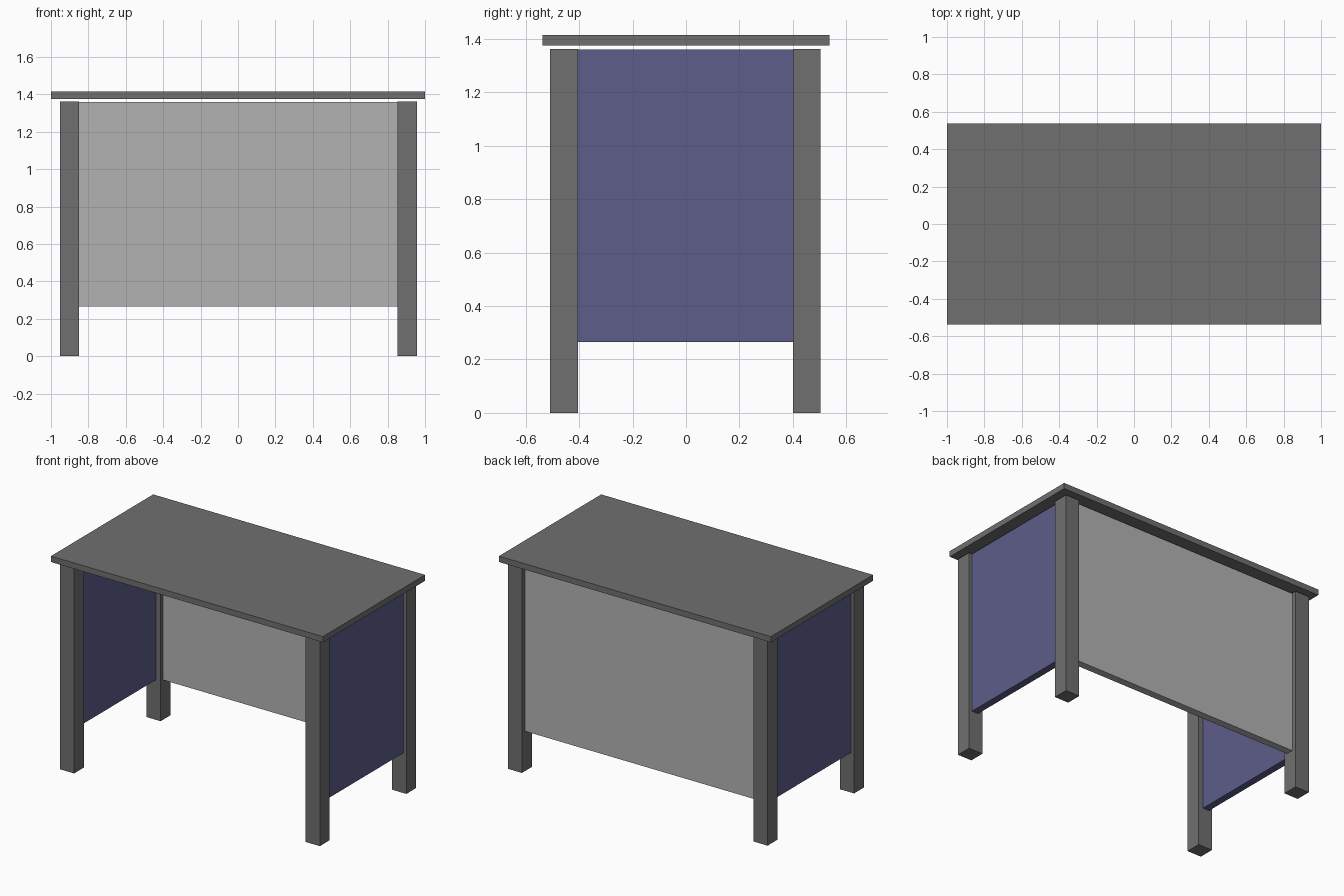
import bpy

if "Cube" in bpy.data.objects:
    bpy.data.objects.remove(bpy.data.objects["Cube"])


def material(name, rgb):
    m = bpy.data.materials.new(name)
    m.diffuse_color = (*rgb, 1)
    m.use_nodes = True
    m.node_tree.nodes["Principled BSDF"].inputs["Base Color"].default_value = m.diffuse_color
    return m


def box(name, x, y, z, mat):
    """Box from (min, max) ranges on each axis."""
    bpy.ops.mesh.primitive_cube_add(
        size=1, location=[(r[0] + r[1]) / 2 for r in (x, y, z)])
    ob = bpy.context.object
    ob.name = name
    ob.scale = [r[1] - r[0] for r in (x, y, z)]
    bpy.ops.object.transform_apply(location=False, rotation=False, scale=True)
    ob.data.materials.append(mat)
    return ob


dark = material("dark_grey", (0.16, 0.16, 0.16))
light = material("light_grey", (0.45, 0.45, 0.45))
blue = material("slate_blue", (0.11, 0.11, 0.26))

# Desk top, floating slightly above the frame
box("desk_top", (-1, 1), (-0.537, 0.537), (1.376, 1.415), dark)

# Four square legs
leg_x = {"left": (-0.953, -0.849), "right": (0.854, 0.958)}
leg_y = {"front": (-0.509, -0.405), "back": (0.400, 0.504)}
for side, x in leg_x.items():
    for end, y in leg_y.items():
        box(f"{end}_{side}_leg", x, y, (0, 1.362), dark)

# Panels set into the frame between the legs
panel_z = (0.266, 1.36)
for side, x in leg_x.items():
    mid = sum(x) / 2
    outward = 0.006 if side == "right" else -0.006
    box(f"{side}_panel", (mid + outward - 0.024, mid + outward + 0.024),
        (-0.405, 0.400), panel_z, blue)
box("back_panel", (-0.849, 0.854), (0.423, 0.473), panel_z, light)
